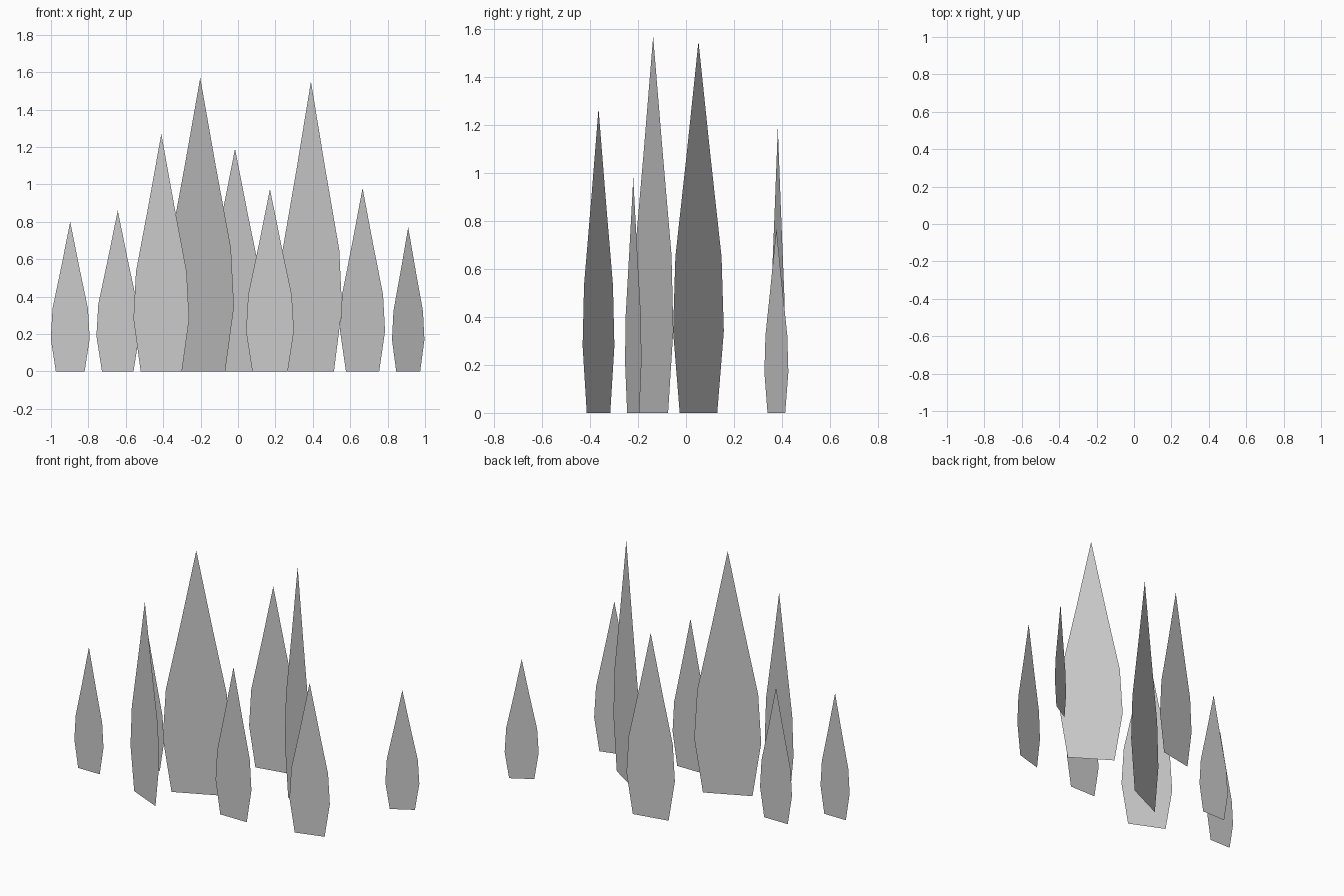
import bpy, math

if "Cube" in bpy.data.objects:
    bpy.data.objects.remove(bpy.data.objects["Cube"])

# Blade outline: (height fraction, half-width fraction)
PROFILE = [(0, 0.74), (0.22, 1.0), (0.42, 0.91), (0.70, 0.46)]

# x, y, height, half width, turn about z in degrees
BLADES = [
    (-0.897, -0.24, 0.80, 0.104, 0),
    (-0.643, 0.00, 0.86, 0.114, 0),
    (-0.410, -0.365, 1.27, 0.163, -24),
    (-0.202, -0.137, 1.57, 0.199, 25),
    (-0.016, 0.383, 1.19, 0.155, 11),
    (0.171, -0.29, 0.975, 0.128, 0),
    (0.390, 0.052, 1.55, 0.197, -32.5),
    (0.666, -0.22, 0.98, 0.125, 16),
    (0.910, 0.377, 0.77, 0.100, 30),
]


def grass_blade(name, x, y, height, half, turn):
    """Flat, pointed, single-sheet blade standing on the ground."""
    right = [(w * half, 0, t * height) for t, w in PROFILE]
    left = [(-px, 0, pz) for px, _, pz in reversed(right)]
    verts = right + [(0, 0, height)] + left
    mesh = bpy.data.meshes.new(name)
    n, k = len(verts), len(PROFILE)
    # quads between matching levels, then the tip triangle
    faces = [(n - 1 - i, i, i + 1, n - 2 - i) for i in range(k - 1)]
    faces.append((k + 1, k - 1, k))
    mesh.from_pydata(verts, [], faces)
    obj = bpy.data.objects.new(name, mesh)
    obj.location = (x, y, 0)
    obj.rotation_euler.z = math.radians(turn)
    bpy.context.collection.objects.link(obj)


# Clump of grass blades
for i, blade in enumerate(BLADES, 1):
    grass_blade(f"grass_blade_{i}", *blade)
